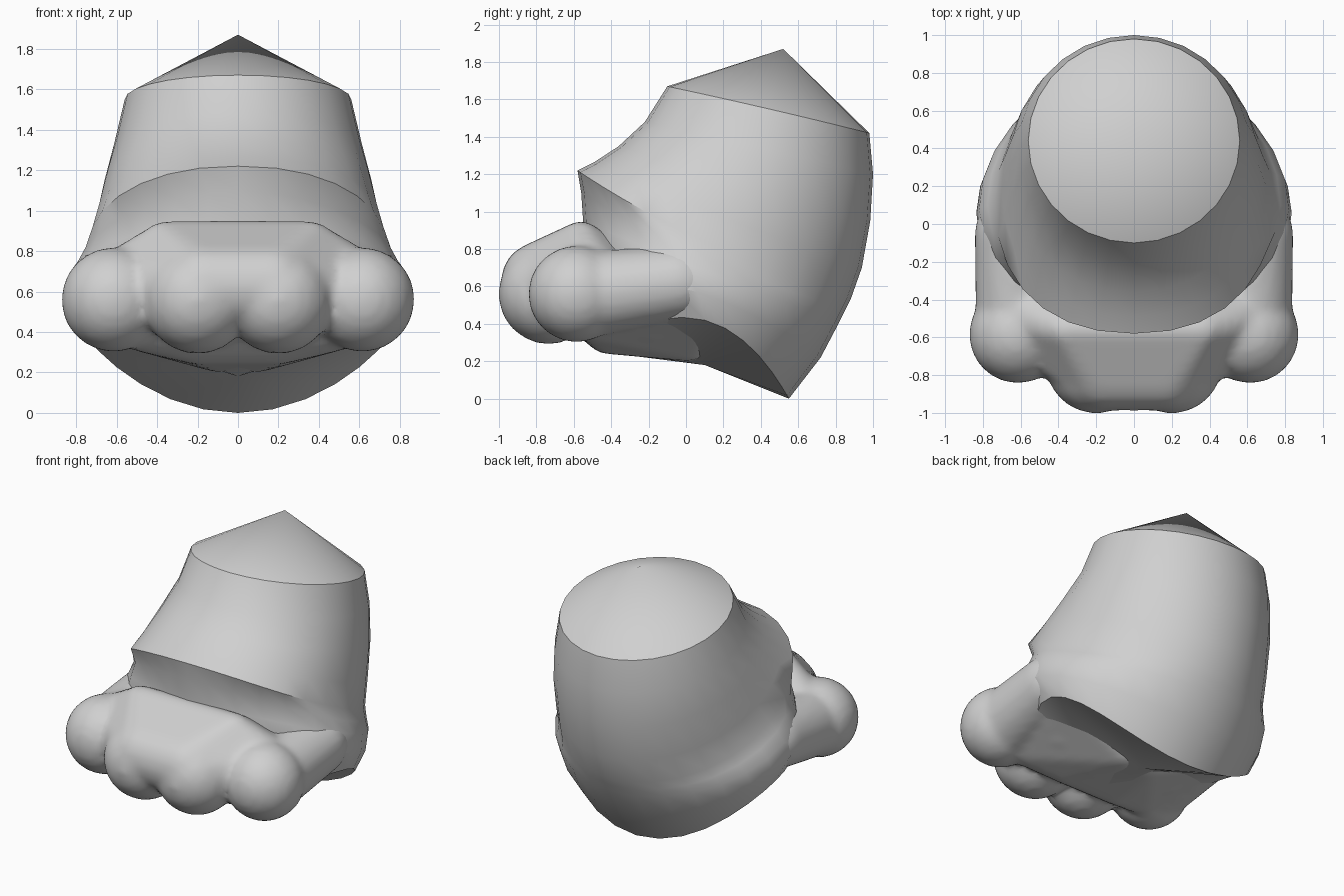
import bpy, bmesh
from math import sin, cos, pi, radians
from mathutils import Matrix, Vector

cube = bpy.data.objects.get("Cube")
if cube:
    bpy.data.objects.remove(cube, do_unlink=True)

# One plain grey for the whole paw
grey = bpy.data.materials.new("plain_grey")
grey.use_nodes = True
grey.diffuse_color = (0.63, 0.63, 0.63, 1)
bsdf = next(n for n in grey.node_tree.nodes if n.type == 'BSDF_PRINCIPLED')
bsdf.inputs["Base Color"].default_value = (0.63, 0.63, 0.63, 1)


def finish(bm, name):
    bmesh.ops.recalc_face_normals(bm, faces=bm.faces[:])
    mesh = bpy.data.meshes.new(name)
    bm.to_mesh(mesh)
    bm.free()
    mesh.materials.append(grey)
    obj = bpy.data.objects.new(name, mesh)
    bpy.context.collection.objects.link(obj)
    return obj


# Leg: tilted rings given as front (y, z), back (y, z), side (y, z), half width, squareness
SEGMENTS = 28
rings = [
    ((-.10, 1.67), (.98, 1.42), (.44, 1.55), .56, 1.0),
    ((-.22, 1.48), (1.0, 1.20), (.40, 1.34), .61, 1.0),
    ((-.36, 1.35), (.985, .95), (.31, 1.15), .66, .95),
    ((-.49, 1.265), (.94, .70), (.20, .97), .70, .92),
    ((-.58, 1.22), (.88, .53), (.12, .83), .735, .9),
    ((-.56, 1.10), (.85, .47), (.10, .76), .775, 1.12),
    ((-.55, .95), (.82, .41), (.08, .69), .82, 1.12),
    ((-.53, .60), (.72, .22), (.06, .57), .835, .95),
    ((-.45, .25), (.55, .00), (.10, .42), .77, .95),
]


def ring_point(ring, t):
    front, back, side, width, square = ring
    c, s = cos(t), sin(t)
    power = square if c > 0 else 1
    cp = abs(c) ** power * (1 if c > 0 else -1)
    x = width * abs(s) ** power * (1 if s > 0 else -1)
    y, z = (
        (f + b) / 2 + cp * (f - b) / 2 + s * s * (m - (f + b) / 2)
        for f, b, m in zip(front, back, side)
    )
    return x, y, z


bm = bmesh.new()
loops = [[bm.verts.new(ring_point(r, 2 * pi * i / SEGMENTS)) for i in range(SEGMENTS)]
         for r in rings]
for upper, lower in zip(loops, loops[1:]):
    for i in range(SEGMENTS):
        j = (i + 1) % SEGMENTS
        bm.faces.new((upper[i], upper[j], lower[j], lower[i]))
# Pointed top and shallow underside
for loop, tip in ((loops[0], (0, .52, 1.87)), (loops[-1], (0, .10, .18))):
    apex = bm.verts.new(tip)
    for i in range(SEGMENTS):
        bm.faces.new((loop[i], loop[(i + 1) % SEGMENTS], apex))
leg = finish(bm, "leg")
bpy.ops.object.select_all(action='DESELECT')
leg.select_set(True)
bpy.context.view_layer.objects.active = leg
bpy.ops.object.shade_smooth_by_angle(angle=radians(32))

# Foot: toes, web, sole and side arms, fused into one soft surface
foot_bm = bmesh.new()


def ball(bm, centre, radius):
    bmesh.ops.create_icosphere(bm, subdivisions=3, radius=radius,
                               matrix=Matrix.Translation(Vector(centre)))


def hull(balls):
    part = bmesh.new()
    for centre, radius in balls:
        ball(part, centre, radius)
    result = bmesh.ops.convex_hull(part, input=part.verts[:])
    inside = {e for e in result["geom_interior"] + result["geom_unused"]
              if isinstance(e, bmesh.types.BMVert)}
    bmesh.ops.delete(part, geom=list(inside), context='VERTS')
    bmesh.ops.recalc_face_normals(part, faces=part.faces[:])
    temp = bpy.data.meshes.new("temp")
    part.to_mesh(temp)
    part.free()
    foot_bm.from_mesh(temp)
    bpy.data.meshes.remove(temp)


web, sole = [], []
for side in (-1, 1):
    ball(foot_bm, (side * .615, -.585, .56), .26)
    ball(foot_bm, (side * .20, -.735, .56), .27)
    web += [((side * .17, -.775, .625), .215),
            ((side * .58, -.48, .60), .20),
            ((side * .36, -.56, .85), .10),
            ((side * .40, -.20, .50), .20)]
    sole += [((side * .50, -.50, .43), .12),
             ((side * .20, -.42, .36), .12),
             ((side * .10, .02, .31), .11),
             ((side * .60, .08, .53), .12)]
    # Side arm running back from the outer toe and sinking into the leg
    hull([((side * .61, -.50, .56), .23),
          ((side * .645, -.05, .62), .20),
          ((side * .62, .28, .64), .12)])
hull(web)
hull(sole)

foot = finish(foot_bm, "foot")
remesh = foot.modifiers.new("fuse", 'REMESH')
remesh.mode = 'VOXEL'
remesh.voxel_size = 0.025
remesh.use_smooth_shade = True
soften = foot.modifiers.new("soften", 'SMOOTH')
soften.factor = 0.5
soften.iterations = 7
